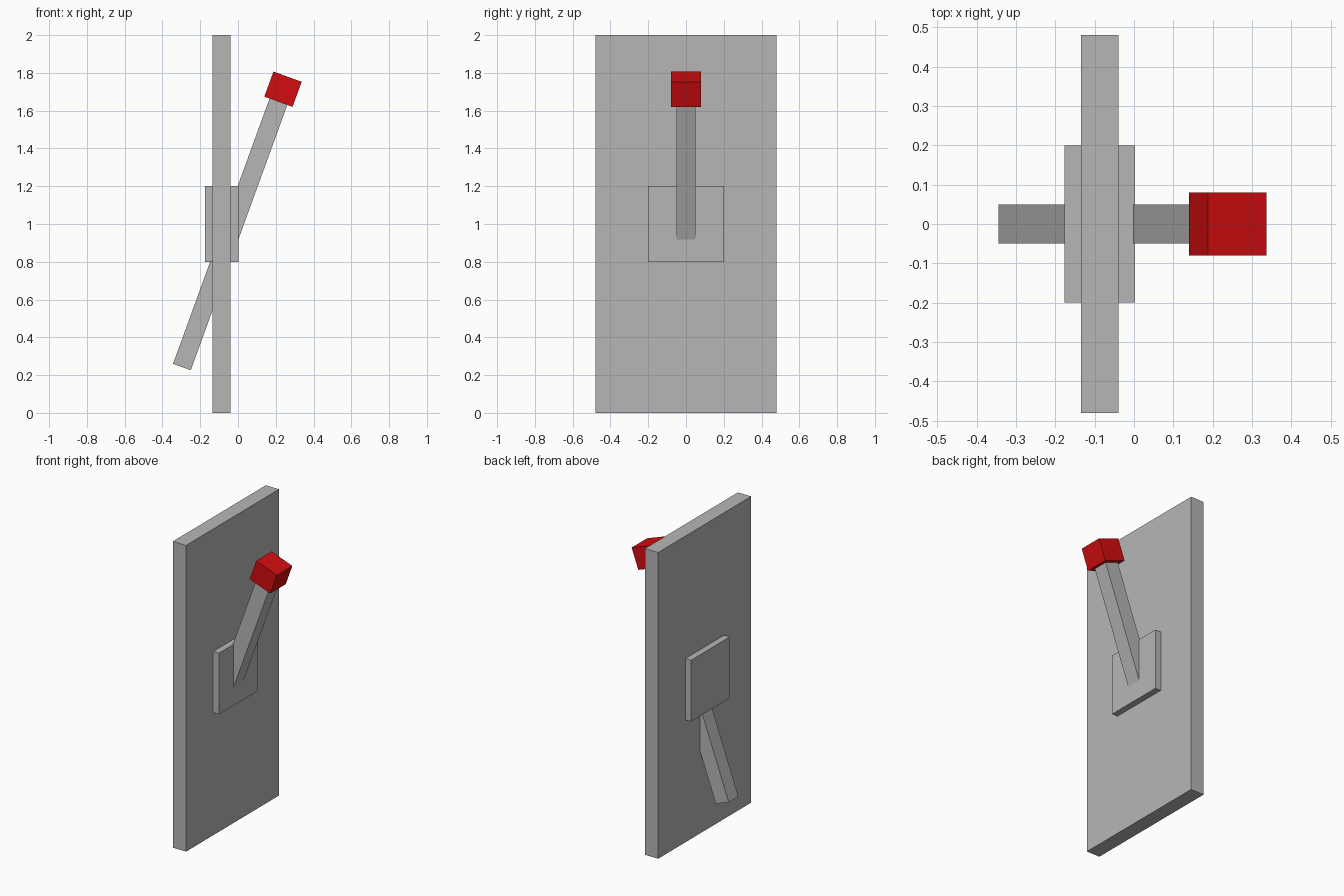
import bpy
import math
from mathutils import Vector, Matrix

cube = bpy.data.objects.get("Cube")
if cube:
    bpy.data.objects.remove(cube, do_unlink=True)


def make_material(name, rgb):
    mat = bpy.data.materials.new(name)
    mat.use_nodes = True
    colour = (*rgb, 1.0)
    mat.diffuse_color = colour
    mat.node_tree.nodes["Principled BSDF"].inputs["Base Color"].default_value = colour
    return mat


def make_box(name, centre, size, mat, tilt=0.0):
    """Box with its size baked into the mesh, tilted about the y axis."""
    bpy.ops.mesh.primitive_cube_add(size=1, location=centre, rotation=(0, tilt, 0))
    box = bpy.context.object
    box.name = name
    box.data.transform(Matrix.Diagonal((*size, 1)))
    box.data.materials.append(mat)
    return box


grey = make_material("grey metal", (0.47, 0.47, 0.47))
red = make_material("red", (0.65, 0.004, 0.005))

# Wall panel and the switch plate that shows on both of its sides
make_box("wall_panel", (-0.087, 0, 1.0), (0.096, 0.96, 2.0), grey)
make_box("switch_plate", (-0.087, 0, 1.0), (0.178, 0.4, 0.4), grey)

# Lever passing through the plate, with a knob at its upper end
tilt = math.radians(20)
axis = Vector((math.sin(tilt), 0, math.cos(tilt)))
lever_foot = Vector((-0.297, 0, 0.243))
lever_length = 1.565
make_box("lever", lever_foot + axis * lever_length / 2, (0.1, 0.1, lever_length), grey, tilt)
make_box("lever_knob", lever_foot + axis * lever_length, (0.159, 0.159, 0.141), red, tilt)
